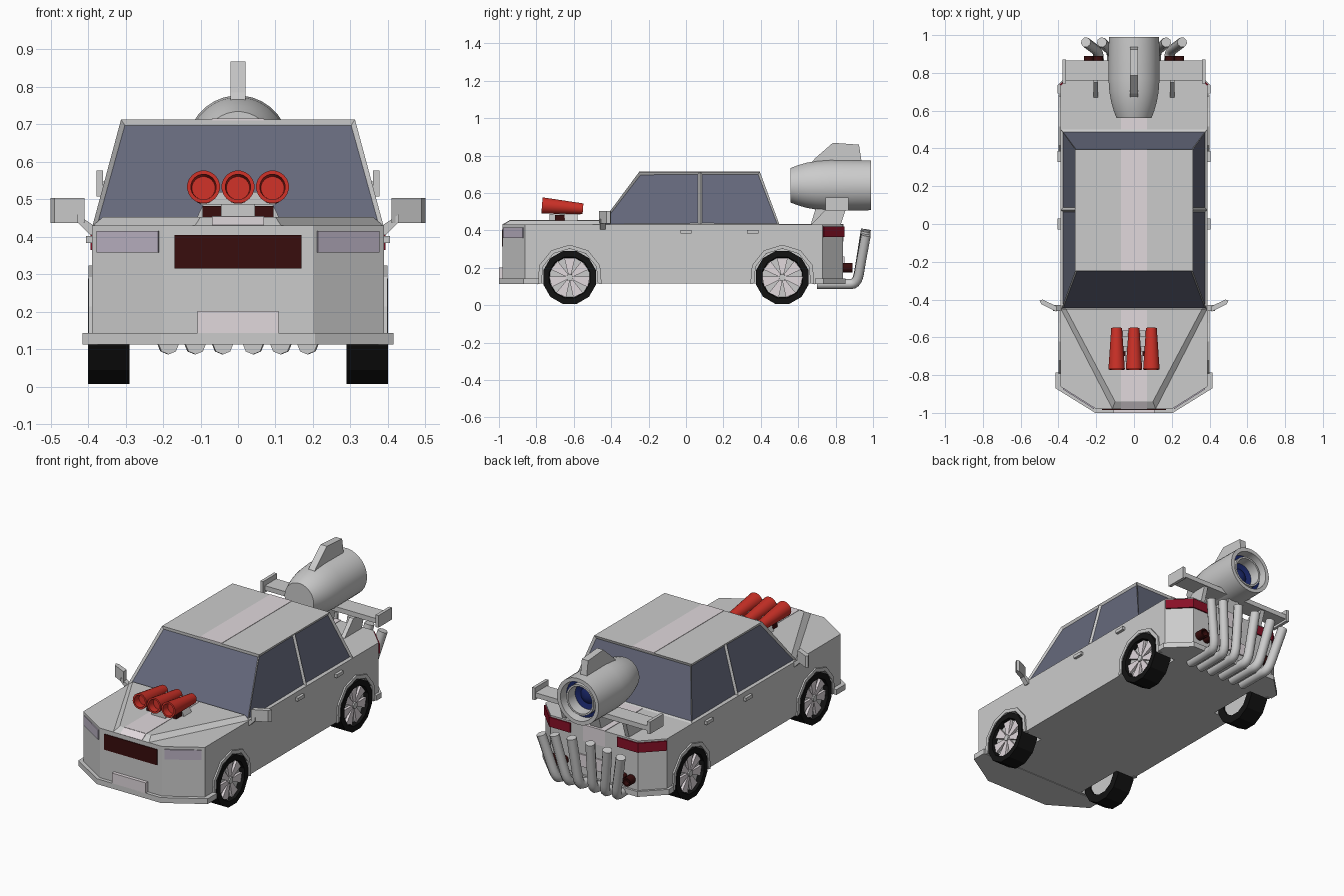
import bpy, bmesh
from math import sin, cos, pi, radians
from mathutils import Vector

if "Cube" in bpy.data.objects:
    bpy.data.objects.remove(bpy.data.objects["Cube"])


def material(name, r, g, b):
    m = bpy.data.materials.new(name)
    m.diffuse_color = (r, g, b, 1)
    m.use_nodes = True
    m.node_tree.nodes["Principled BSDF"].inputs["Base Color"].default_value = m.diffuse_color
    return m


GLASS = material("glass", 0.13, 0.14, 0.2)
WHITE = material("off_white", 0.75, 0.69, 0.72)
LAMP = material("lamp", 0.5, 0.45, 0.55)
RED = material("red", 0.6, 0.03, 0.02)
TAIL = material("tail_red", 0.25, 0.005, 0.02)
DARK = material("dark_red", 0.04, 0.004, 0.004)
BLACK = material("rubber", 0.006, 0.006, 0.006)
BLUE = material("deep_blue", 0.01, 0.02, 0.14)


def finish(name, bm, mat=None, smooth=False):
    bmesh.ops.remove_doubles(bm, verts=bm.verts, dist=1e-5)
    bmesh.ops.recalc_face_normals(bm, faces=bm.faces)
    me = bpy.data.meshes.new(name)
    bm.to_mesh(me)
    bm.free()
    if smooth:
        me.shade_smooth()
        me.set_sharp_from_angle(angle=radians(35))
    ob = bpy.data.objects.new(name, me)
    bpy.context.collection.objects.link(ob)
    if mat:
        me.materials.append(mat)
    return ob


def prism(name, pts, axis, a, b, mat=None, flip=1):
    """Extrude a 2D outline along an axis; flip=-1 mirrors it in x."""
    place = {"x": lambda p, t: (t, p[0], p[1]), "y": lambda p, t: (p[0], t, p[1]),
             "z": lambda p, t: (p[0], p[1], t)}[axis]
    bm = bmesh.new()
    lo, hi = [[bm.verts.new((flip * v[0], v[1], v[2])) for v in (place(p, t) for p in pts)] for t in (a, b)]
    bm.faces.new(lo)
    bm.faces.new(hi)
    for i in range(len(pts)):
        j = (i + 1) % len(pts)
        bm.faces.new((lo[i], lo[j], hi[j], hi[i]))
    return finish(name, bm, mat)


def box(name, x0, x1, y0, y1, z0, z1, mat=None, flip=1):
    return prism(name, [(x0, y0), (x1, y0), (x1, y1), (x0, y1)], "z", z0, z1, mat, flip)


def lathe(name, prof, axis, n, mat=None, smooth=False, loc=(0, 0, 0), flip=1):
    """Spin (radius, offset) profile around the x or y axis."""
    bm = bmesh.new()
    rings = []
    for r, t in prof:
        ring = []
        for k in range(n):
            u, v = r * cos(2 * pi * (k + .5) / n), r * sin(2 * pi * (k + .5) / n)
            ring.append(bm.verts.new((flip * t, u, v) if axis == "x" else (u, t, v)))
        rings.append(ring)
    if prof[0][0] > 0:
        rings.append(rings[0])
    for p, q in zip(rings, rings[1:]):
        for k in range(n):
            bm.faces.new((p[k], p[k - 1], q[k - 1], q[k]))
    ob = finish(name, bm, mat, smooth)
    ob.location = loc
    return ob


def sym(half):
    return half + [(-x, y) for x, y in reversed(half)]


# body shell with chamfered corners
body = prism("body", sym([(.2, -.98), (.39, -.86), (.39, .73), (.28, .84)]), "z", .115, .43)
prism("front_bumper", sym([(.205, -1), (.415, -.87), (.415, -.785)]), "z", .112, .143)
prism("rear_bumper", sym([(.405, .69), (.405, .735), (.285, .853)]), "z", .112, .143)

# raised hood with bevelled edges
bm = bmesh.new()
low = [bm.verts.new((x, y, .429)) for x, y in sym([(.115, -.98), (.388, -.45)])]
top = [bm.verts.new((x, y, .453)) for x, y in sym([(.1, -.94), (.36, -.45)])]
bm.faces.new(low)
bm.faces.new(top)
for i in range(4):
    j = (i + 1) % 4
    bm.faces.new((low[i], low[j], top[j], top[i]))
finish("hood", bm)

# cabin with inset window panes
bm = bmesh.new()
rows = {}
for s in (1, -1):
    rows[s] = ([bm.verts.new((s * .388, y, .43)) for y in (-.46, .075, .5)],
               [bm.verts.new((s * .312, y, .713)) for y in (-.25, .075, .395)])
(lr, tr), (ll, tl) = rows[1], rows[-1]
panes = [bm.faces.new((b[i], b[i + 1], t[i + 1], t[i])) for b, t in rows.values() for i in (0, 1)]
panes += [bm.faces.new((lr[i], ll[i], tl[i], tr[i])) for i in (0, 2)]
bm.faces.new(tr + tl[::-1])
bm.faces.new(lr + ll[::-1])
bmesh.ops.recalc_face_normals(bm, faces=bm.faces)
bmesh.ops.inset_individual(bm, faces=panes, thickness=.016, depth=-.01)
for f in panes:
    f.material_index = 1
cabin = finish("cabin", bm)
cabin.data.materials.append(None)
cabin.data.materials.append(GLASS)

# centre stripe, grille, plates
box("hood_stripe", -.07, .07, -.94, -.455, .45, .455, WHITE)
prism("nose_stripe", [(-.942, .4545), (-.982, .4315), (-.978, .428), (-.94, .45)], "x", -.07, .07, WHITE)
box("roof_stripe", -.07, .07, -.25, .395, .71, .715, WHITE)
box("trunk_stripe", -.07, .07, .5, .842, .428, .433, WHITE)
box("tail_stripe", -.07, .07, .838, .843, .34, .433, WHITE)
box("grille", -.17, .17, -.985, -.975, .315, .405, DARK)
box("front_plate", -.108, .108, -1.0, -.975, .137, .202, WHITE)
box("rear_plate", -.1, .1, .835, .848, .19, .26, WHITE)

for s in (1, -1):
    side = "right" if s > 0 else "left"
    # lamps wrapped on the chamfers
    prism(side + "_headlight", [(.213, -.979), (.378, -.874), (.365, -.85), (.2, -.95)],
          "z", .358, .415, LAMP, s)
    prism(side + "_taillight", [(.15, .847), (.284, .847), (.394, .737), (.38, .73), (.27, .83), (.15, .83)],
          "z", .365, .42, TAIL, s)
    # door handles and mirrors
    for y in (0, .357):
        box(side + "_door_handle", .385, .406, y - .03, y + .03, .383, .402, None, s)
    prism(side + "_mirror_arm", [(.37, .43), (.385, .43), (.43, .46), (.43, .44), (.395, .405), (.37, .405)],
          "y", -.46, -.43, None, s)
    prism(side + "_mirror", [(.41, -.465), (.49, -.425), (.5, -.405), (.485, -.4), (.41, -.435)],
          "z", .437, .504, None, s)
    # wheels, wells and arch lips
    for y, end in ((-.622, "front"), (.515, "rear")):
        name = side + "_" + end
        c = (0, y, .148)
        cut = lathe(name + "_well_cutter", [(0, .27), (.158, .27), (.158, .45), (0, .45)], "x", 12, loc=c, flip=s)
        cut.hide_render = True
        cut.display_type = "WIRE"
        mod = body.modifiers.new("well", "BOOLEAN")
        mod.operation, mod.object, mod.solver = "DIFFERENCE", cut, "EXACT"
        lathe(name + "_tire", [(.1, .29), (.146, .29), (.146, .4), (.113, .4), (.108, .365)], "x", 12, BLACK, loc=c, flip=s)
        lathe(name + "_rim", [(0, .3), (.112, .3), (.112, .37), (0, .37)], "x", 12, loc=c, flip=s)
        lathe(name + "_hub", [(0, .36), (.022, .36), (.018, .393), (0, .393)], "x", 10, loc=c, flip=s)
        for k in range(7):
            a = 2 * pi * k / 7 + pi / 2
            spoke = [(r * cos(a + d), r * sin(a + d)) for r, d in ((.015, -.5), (.109, -.27), (.109, .27), (.015, .5))]
            prism(name + "_spoke", spoke, "x", .36, .385, WHITE, s).location = c
        ang = [radians(-12 + 204 * k / 6) for k in range(7)]
        lip = [(y + r * cos(a), .148 + r * sin(a)) for r, seq in ((.175, ang), (.154, ang[::-1])) for a in seq]
        prism(name + "_arch", lip, "x", .375, .399, None, s)
    # spoiler struts and end plates
    prism(side + "_spoiler_strut", [(.665, .425), (.75, .515), (.86, .53), (.825, .425)], "x", .19, .215, None, s)
    box(side + "_spoiler_end", .36, .378, .745, .87, .507, .577, None, s)
    # small dark tailpipes
    for x in (.19, .24):
        lathe(side + "_tailpipe", [(0, .82), (.026, .82), (.026, .89), (.018, .89), (.018, .86), (0, .86)],
              "y", 12, DARK, True, (s * x, 0, .2))
    # swept-up exhaust stacks
    for x, tx, tz in ((.04, .06, .405), (.113, .17, .395), (.185, .255, .375)):
        cu = bpy.data.curves.new(side + "_exhaust_stack", "CURVE")
        cu.dimensions = "3D"
        cu.bevel_depth, cu.bevel_resolution, cu.use_fill_caps = .027, 2, True
        sp = cu.splines.new("NURBS")
        path = [(x, .7, .113), (x, .85, .113), (x + .005, .915, .113), ((x + tx) / 2, .935, .23), (tx, .962, tz)]
        sp.points.add(len(path) - 1)
        for p, (px, py, pz) in zip(sp.points, path):
            p.co = (s * px, py, pz, 1)
        sp.order_u, sp.use_endpoint_u, sp.resolution_u = 3, True, 4
        bpy.context.collection.objects.link(bpy.data.objects.new(side + "_exhaust_stack", cu))

box("spoiler_wing", -.365, .365, .76, .865, .52, .548)

# jet engine with nozzle, pylon and fin
lathe("jet_engine", [(0, .56), (.093, .56), (.108, .6), (.121, .645), (.131, .7), (.136, .77), (.134, .99), (.112, .99),
                     (.108, .93), (.088, .93), (.088, .97), (.078, .97), (.075, .88), (0, .88)],
      "y", 32, None, True, (0, 0, .641))
lathe("jet_core", [(0, .87), (.074, .87), (.074, .91), (.045, .9), (0, .93)], "y", 24, BLUE, True, (0, 0, .641))
lathe("jet_liner", [(.089, .92), (.108, .92), (.108, .94), (.089, .94)], "y", 32, BLUE, False, (0, 0, .641))
prism("jet_pylon", [(.665, .425), (.7, .54), (.86, .54), (.825, .425)], "x", -.035, .035)
prism("jet_fin", [(.66, .75), (.69, .785), (.785, .868), (.925, .858), (.94, .76)], "x", -.02, .02)

# intake trumpets on the hood
prism("intake_base", [(-.115, .44), (.115, .44), (.09, .492), (-.09, .492)], "y", -.65, -.58)
box("intake_block", -.045, .045, -.73, -.6, .445, .487)
box("intake_vent", -.095, .095, -.7, -.6, .45, .482, DARK)
for y in (-.66, -.58):
    box("intake_bridge", -.1, .1, y - .015, y + .015, .485, .52)
for x in (-.092, 0, .092):
    t = lathe("intake_trumpet", [(0, .04), (.031, .04), (.034, 0), (.044, 0), (.042, .03), (.029, .22), (0, .22)],
              "y", 20, RED, True, (x, -.77, .533))
    t.rotation_euler.x = -.08
